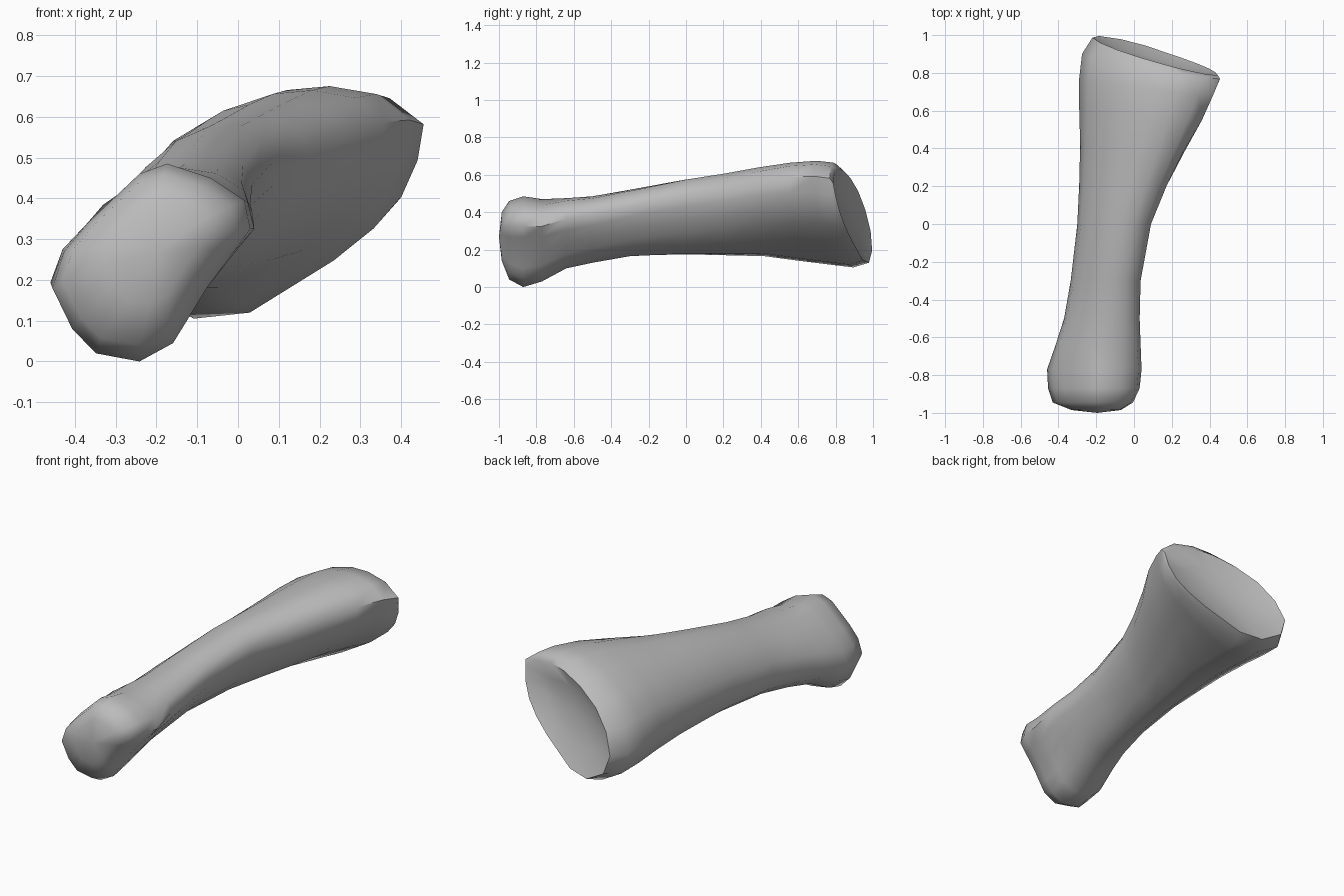
import bpy
import bmesh
from mathutils import Vector

default_cube = bpy.data.objects.get("Cube")
if default_cube:
    bpy.data.objects.remove(default_cube, do_unlink=True)

# Cross-section of the small head (x, z), counterclockwise from its right corner
HEAD = [(.04, .325), (.025, .395), (-.06, .45), (-.17, .485), (-.24, .46),
        (-.37, .34), (-.43, .27), (-.46, .18), (-.41, .08), (-.35, .02),
        (-.24, 0), (-.155, .045), (-.12, .1), (-.07, .18), (-.005, .265)]

# Cross-section of the wide, cupped end, in the same order
CUP = [(.455, .59), (.37, .655), (.25, .675), (.14, .665), (0, .62),
       (-.14, .54), (-.24, .43), (-.29, .3), (-.25, .18), (-.12, .105),
       (.02, .12), (.23, .25), (.33, .33), (.4, .41), (.44, .5)]

# Stations along the bone: y, x range, z range, slant of the section
STATIONS = [
    (-.985, -.33, -.07, .14, .4, 0),
    (-.945, -.43, -.005, .04, .46, 0),
    (-.87, -.455, .03, 0, .485, 0),
    (-.77, -.46, .04, .03, .47, 0),
    (-.64, -.415, .035, .1, .475, 0),
    (-.5, -.37, .03, .13, .485, 0),
    (-.3, -.335, .035, .165, .52, 0),
    (0, -.3, .09, .175, .575, 0),
    (.2, -.29, .17, .17, .605, .1),
    (.4, -.285, .27, .165, .64, .2),
    (.58, -.29, .36, .14, .665, .3),
    (.73, -.29, .42, .12, .675, .4),
    (.84, -.275, .455, .105, .665, .6),
    (.9, -.22, .445, .13, .63, 1),
    (.865, -.1, .31, .24, .54, 1),
]
END_CENTRE = Vector((.083, .39))
END_SLOPE = Vector((.24, .16))


def fit(values, low, high):
    """Stretch a list of numbers to fill a range."""
    smallest, largest = min(values), max(values)
    return [low + (v - smallest) / (largest - smallest) * (high - low) for v in values]


def normalised(outline):
    xs, zs = zip(*outline)
    return [Vector(pair) for pair in zip(fit(xs, -1, 1), fit(zs, -1, 1))]


def rounded(points):
    """Soften the corners of a closed outline."""
    return [(points[i - 1] + 2 * p + points[(i + 1) % len(points)]) / 4
            for i, p in enumerate(points)]


def section(station):
    """Blend the two outlines, fit the ranges and slant the section."""
    y, x_low, x_high, z_low, z_high, slant = station
    blend = min(max((y + .7) / 1.1, 0), 1)
    mixed = [a.lerp(b, blend) for a, b in zip(normalised(HEAD), normalised(CUP))]
    if -.7 < y < .5:
        mixed = rounded(rounded(mixed))
    xs = fit([p.x for p in mixed], x_low, x_high)
    zs = fit([p.y for p in mixed], z_low, z_high)
    points = []
    for x, z in zip(xs, zs):
        offset = (Vector((x, z)) - END_CENTRE).dot(END_SLOPE)
        points.append(Vector((x, y - slant * offset, z)))
    return points


def close_end(bm, ring, depth):
    """Fan the ring to a centre point pushed along y."""
    centre = sum((v.co for v in ring), Vector()) / len(ring)
    tip = bm.verts.new(centre + Vector((0, depth, 0)))
    for i, vert in enumerate(ring):
        bm.faces.new((vert, ring[(i + 1) % len(ring)], tip))


# Loft the shaft through all sections
bm = bmesh.new()
rings = [[bm.verts.new(p) for p in section(s)] for s in STATIONS]
for ring, following in zip(rings, rings[1:]):
    for i in range(len(ring)):
        j = (i + 1) % len(ring)
        bm.faces.new((ring[i], ring[j], following[j], following[i]))

# Domed small head and hollow cup
close_end(bm, rings[0], -.015)
close_end(bm, rings[-1], -.01)
bmesh.ops.recalc_face_normals(bm, faces=bm.faces)

mesh = bpy.data.meshes.new("bone")
bm.to_mesh(mesh)
bm.free()
bone = bpy.data.objects.new("bone", mesh)
bpy.context.collection.objects.link(bone)

# Plain grey surface
grey = bpy.data.materials.new("bone grey")
grey.use_nodes = True
colour = (.5, .5, .5, 1)
grey.diffuse_color = colour
grey.node_tree.nodes["Principled BSDF"].inputs["Base Color"].default_value = colour
mesh.materials.append(grey)

# Smooth shading that keeps the rim sharp
bpy.ops.object.select_all(action='DESELECT')
bone.select_set(True)
bpy.context.view_layer.objects.active = bone
bpy.ops.object.shade_smooth_by_angle(angle=.85)
